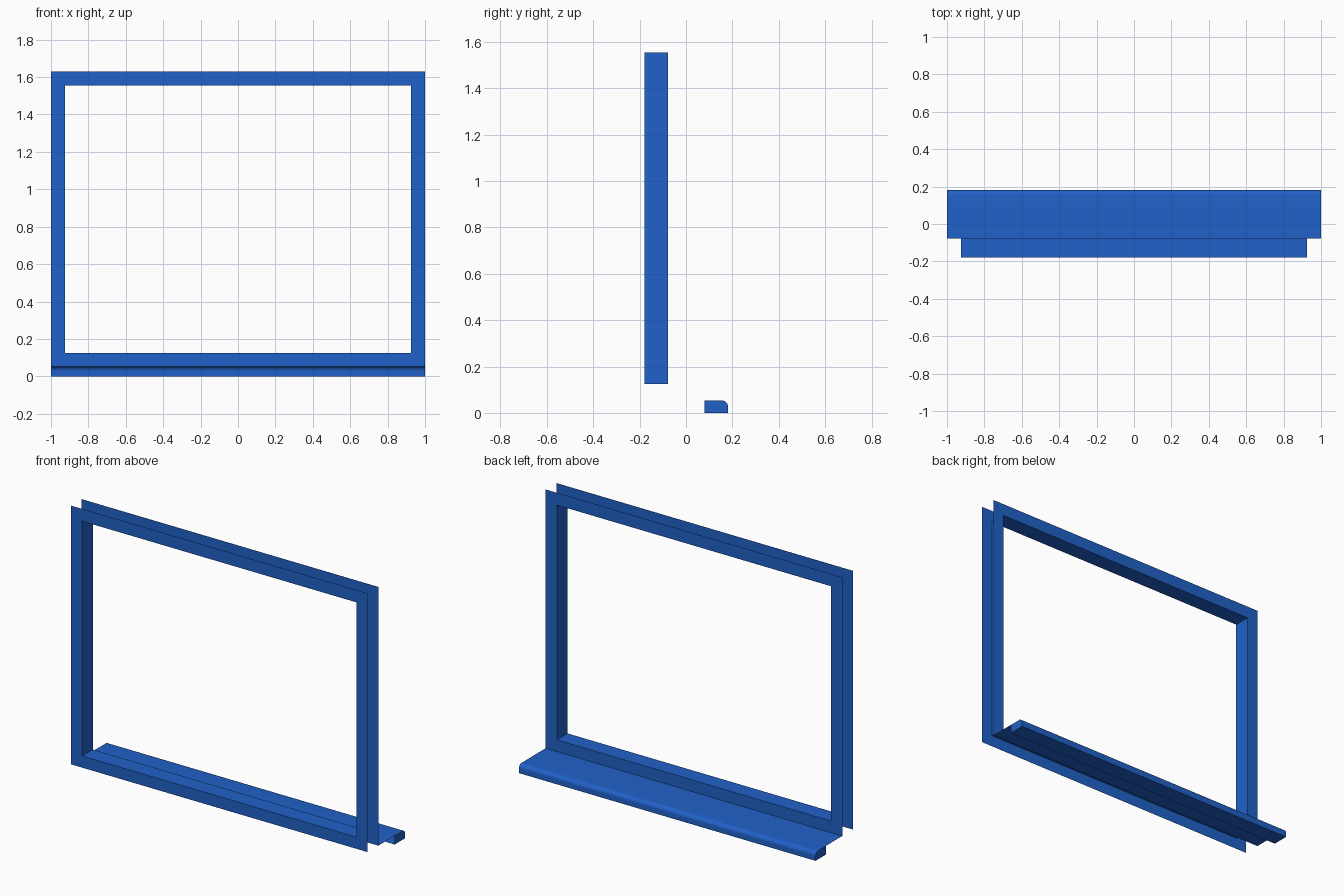
import bpy, math

if "Cube" in bpy.data.objects:
    bpy.data.objects.remove(bpy.data.objects["Cube"])

YF, YB = -0.18, -0.077           # front and back planes of the frame
OUTER = (1.0, 0.053, 1.63)       # half width, bottom, top
INNER = (0.925, 0.124, 1.555)

mat = bpy.data.materials.new("blue_paint")
mat.diffuse_color = (0.015, 0.12, 0.58, 1)
mat.use_nodes = True
mat.node_tree.nodes["Principled BSDF"].inputs["Base Color"].default_value = mat.diffuse_color


def make(name, verts, faces):
    me = bpy.data.meshes.new(name)
    me.from_pydata(verts, [], faces)
    me.materials.append(mat)
    ob = bpy.data.objects.new(name, me)
    bpy.context.collection.objects.link(ob)
    return ob


def loop(size, y):
    w, b, t = size
    return [(-w, y, b), (w, y, b), (w, y, t), (-w, y, t)]


def band(name, a, b):
    # closed strip of four quads between two rectangular loops
    n = len(a)
    faces = [(i, (i + 1) % n, n + (i + 1) % n, n + i) for i in range(n)]
    return make(name, a + b, faces)


# flat casings on both sides of the wall, and the lining between them
band("front_casing", loop(OUTER, YF), loop(INNER, YF))
band("back_casing", loop(INNER, YB), loop(OUTER, YB))
band("opening_lining", loop(INNER, YF), loop(INNER, YB))

# sill: thin shelf, rounded nose, short underside
top, nose, r, back = OUTER[1], 0.181, 0.025, 0.08
arc = [(nose - r + r * math.sin(a), top - r + r * math.cos(a))
       for a in (math.pi / 2 * i / 8 for i in range(9))]
profile = [(YB, top), (back, top)] + arc + [(nose, 0), (back, 0)]
n = len(profile)
verts = [(x, y, z) for x in (-1, 1) for y, z in profile]
faces = [(i, i + 1, n + i + 1, n + i) for i in range(n - 1)]
# end caps close only the nose
faces += [tuple(range(1, n)), tuple(range(2 * n - 1, n, -1))]
faces = [tuple(reversed(f)) for f in faces]
sill = make("sill", verts, faces)

bpy.context.view_layer.objects.active = sill
sill.select_set(True)
bpy.ops.object.shade_smooth_by_angle(angle=math.radians(30))
